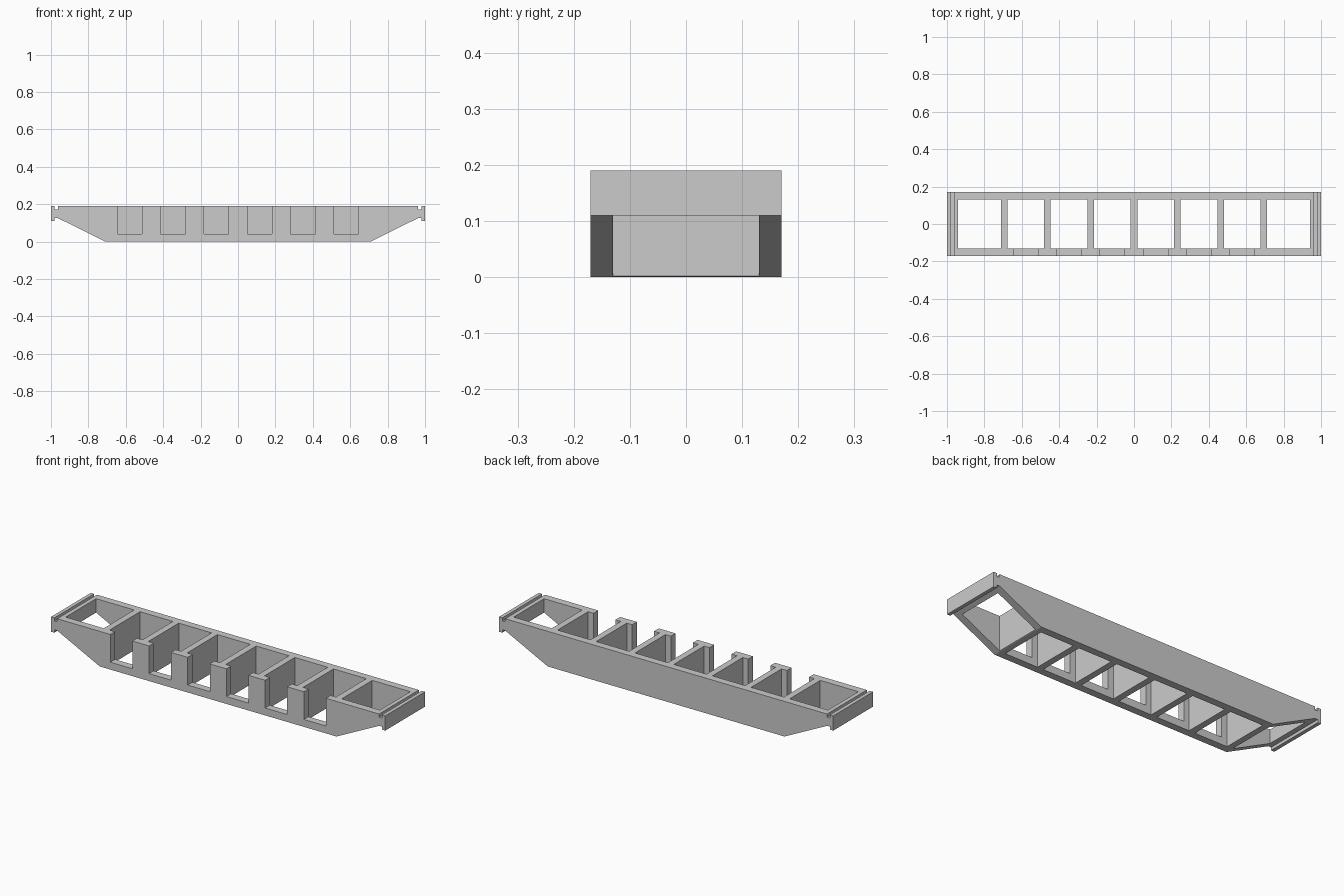
import bpy
import bmesh
from mathutils import Matrix, Vector

if "Cube" in bpy.data.objects:
    bpy.data.objects.remove(bpy.data.objects["Cube"], do_unlink=True)

HALF_WIDTH = 0.17
WALL = 0.04
HEIGHT = 0.19
PITCH = 0.2315       # spacing of the bays
DIVIDER = 0.035      # thickness of the cross walls
BAYS = 6
END_INNER = 0.94

grey = bpy.data.materials.new("matte grey")
grey.use_nodes = True
colour = (0.6, 0.6, 0.6, 1)
grey.diffuse_color = colour
grey.node_tree.nodes["Principled BSDF"].inputs["Base Color"].default_value = colour


def make_object(name, bm):
    bmesh.ops.recalc_face_normals(bm, faces=bm.faces)
    mesh = bpy.data.meshes.new(name)
    bm.to_mesh(mesh)
    bm.free()
    mesh.materials.append(grey)
    obj = bpy.data.objects.new(name, mesh)
    bpy.context.collection.objects.link(obj)
    return obj


def boxes(name, spans):
    """One mesh of separate boxes, each given by its low and high corner."""
    bm = bmesh.new()
    for low, high in spans:
        low, high = Vector(low), Vector(high)
        place = Matrix.Translation((low + high) / 2) @ Matrix.Diagonal((high - low).to_4d())
        bmesh.ops.create_cube(bm, size=1, matrix=place)
    return make_object(name, bm)


def cut(target, cutter):
    cutter.hide_render = True
    mod = target.modifiers.new("cut", 'BOOLEAN')
    mod.operation = 'DIFFERENCE'
    mod.solver = 'EXACT'
    mod.object = cutter
    bpy.context.view_layer.objects.active = target
    bpy.ops.object.modifier_apply(modifier=mod.name)
    bpy.data.objects.remove(cutter, do_unlink=True)


# Hull side profile: sloped ends, hooked lips and top grooves, mirrored in x
half = [(0.708, 0), (0.963, 0.126), (0.98, 0.126), (0.98, 0.11), (1, 0.11),
        (1, HEIGHT), (0.98, HEIGHT), (0.98, 0.173), (0.963, 0.173), (0.963, HEIGHT)]
profile = half + [(-x, z) for x, z in reversed(half)]
bm = bmesh.new()
face = bm.faces.new([bm.verts.new((x, -HALF_WIDTH, z)) for x, z in profile])
extruded = bmesh.ops.extrude_face_region(bm, geom=[face])["geom"]
bmesh.ops.translate(bm, vec=(0, 2 * HALF_WIDTH, 0),
                    verts=[v for v in extruded if isinstance(v, bmesh.types.BMVert)])
rack = make_object("rack_frame", bm)

# Open bays right through the frame, with a longer one at each end
inner = HALF_WIDTH - WALL
centres = [(i - (BAYS - 1) / 2) * PITCH for i in range(BAYS)]
ranges = [(c - (PITCH - DIVIDER) / 2, c + (PITCH - DIVIDER) / 2) for c in centres]
end_start = BAYS / 2 * PITCH + DIVIDER / 2
ranges += [(-END_INNER, -end_start), (end_start, END_INNER)]
cut(rack, boxes("bay_cutter", [((a, -inner, -0.1), (b, inner, 0.3)) for a, b in ranges]))

# Notches in the front wall, one per inner bay
notch = 0.066
cut(rack, boxes("notch_cutter", [((c - notch, -0.25, 0.04), (c + notch, -0.1, 0.3))
                                 for c in centres]))
